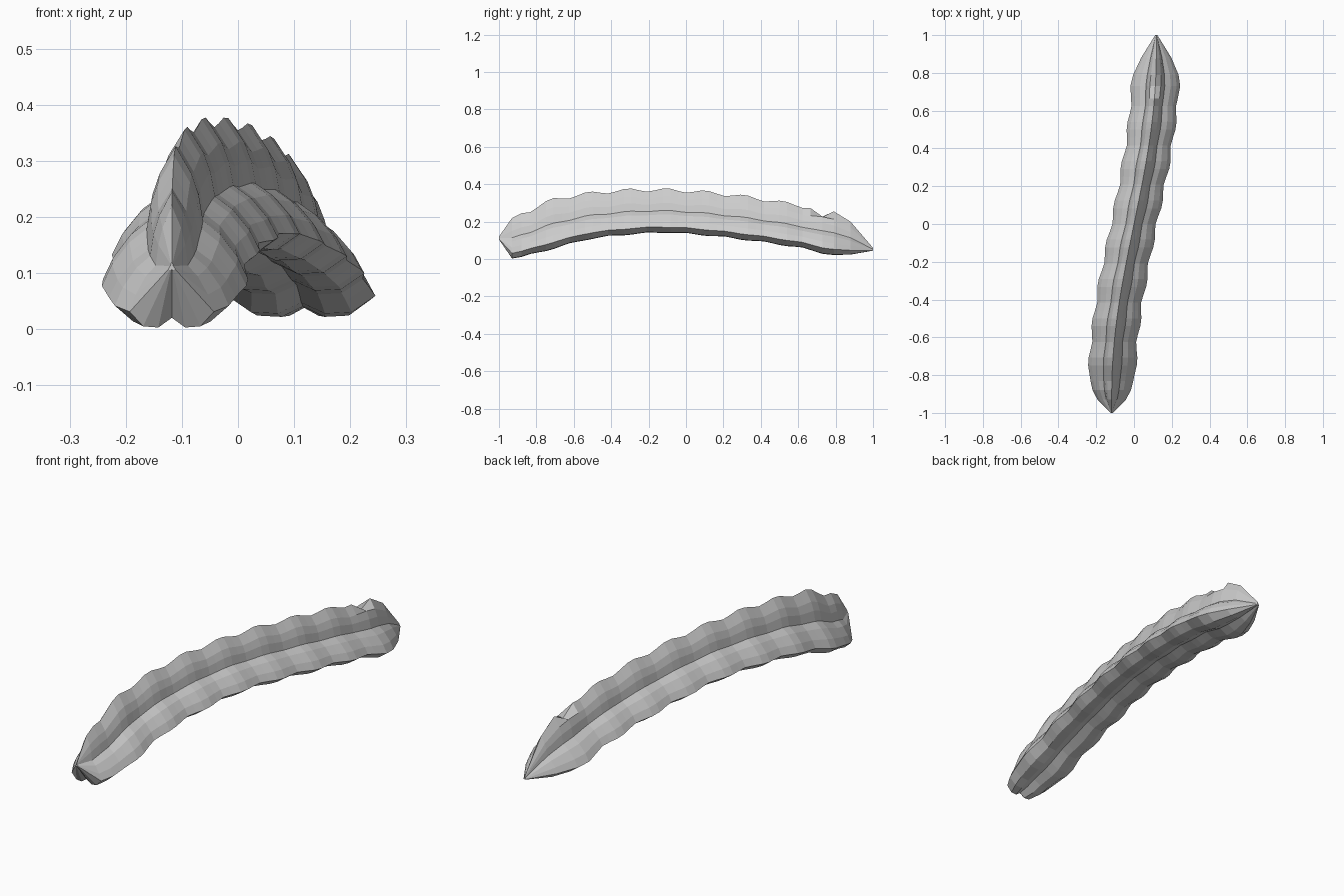
import bpy, bmesh, math

cube = bpy.data.objects.get("Cube")
if cube:
    bpy.data.objects.remove(cube, do_unlink=True)

grey = bpy.data.materials.new("plain grey")
grey.use_nodes = True
colour = (0.6, 0.6, 0.6, 1)
grey.diffuse_color = colour
grey.node_tree.nodes["Principled BSDF"].inputs["Base Color"].default_value = colour

# Half cross-section, ridge to belly: (share of half width, share of height)
HALF = [(0, 1), (.22, .82), (.32, .68), (.38, .51), (.62, .42),
        (.86, .27), (1, .13), (.68, .01), (.32, 0), (0, .08)]
SECTION = HALF + [(-u, v) for u, v in HALF[-2:0:-1]]

# Body envelope: y, top, bottom, half width
KEYS = [(-1, .12, .105, .006), (-.93, .22, .003, .075), (-.83, .27, .02, .128),
        (-.72, .325, .05, .13), (-.52, .36, .105, .13), (-.3, .378, .13, .13),
        (-.1, .378, .14, .128), (.1, .367, .125, .128), (.32, .342, .1, .13),
        (.52, .31, .072, .13), (.62, .292, .055, .132), (.73, .27, .028, .132),
        (.79, .255, .022, .12), (.88, .2, .024, .08), (1, .06, .045, .006)]
PITCH = .208


def envelope(y):
    for a, b in zip(KEYS, KEYS[1:]):
        if y <= b[0]:
            t = (y - a[0]) / (b[0] - a[0])
            return [p + t * (q - p) for p, q in zip(a[1:], b[1:])]
    return KEYS[-1][1:]


def groove(y):
    """1 at the seam between two segments, 0 at mid segment."""
    if not -.87 < y < .7:
        return 0
    return abs(math.cos(math.pi * y / PITCH)) ** 2.5


# Stations: tapered ends plus five per body segment
stations = [-1, -.93, -.88]
stations += [PITCH * (i / 5) for i in range(-20, 17)]
stations += [.73, .79, .88, .95, 1]

bm = bmesh.new()
rings = []
for y in stations:
    top, bottom, half = envelope(y)
    g = groove(y)
    top, bottom, half = top - .018 * g, bottom + .008 * g, half - .014 * g
    centre = .118 * math.sin(math.pi / 2 * max(-1, min(1, y / .9)))
    ring = [bm.verts.new((centre + u * half, y, bottom + v * (top - bottom)))
            for u, v in SECTION]
    if y == .73:
        ring[0].co.z = .225  # nick in the ridge near the tail
    rings.append(ring)

n = len(SECTION)
for a, b in zip(rings, rings[1:]):
    for i in range(n):
        j = (i + 1) % n
        bm.faces.new((a[i], a[j], b[j], b[i]))
bm.faces.new(rings[0])
bm.faces.new(rings[-1])
bmesh.ops.recalc_face_normals(bm, faces=bm.faces)

mesh = bpy.data.meshes.new("segmented_body")
bm.to_mesh(mesh)
bm.free()
mesh.materials.append(grey)
body = bpy.data.objects.new("segmented_body", mesh)
bpy.context.collection.objects.link(body)
